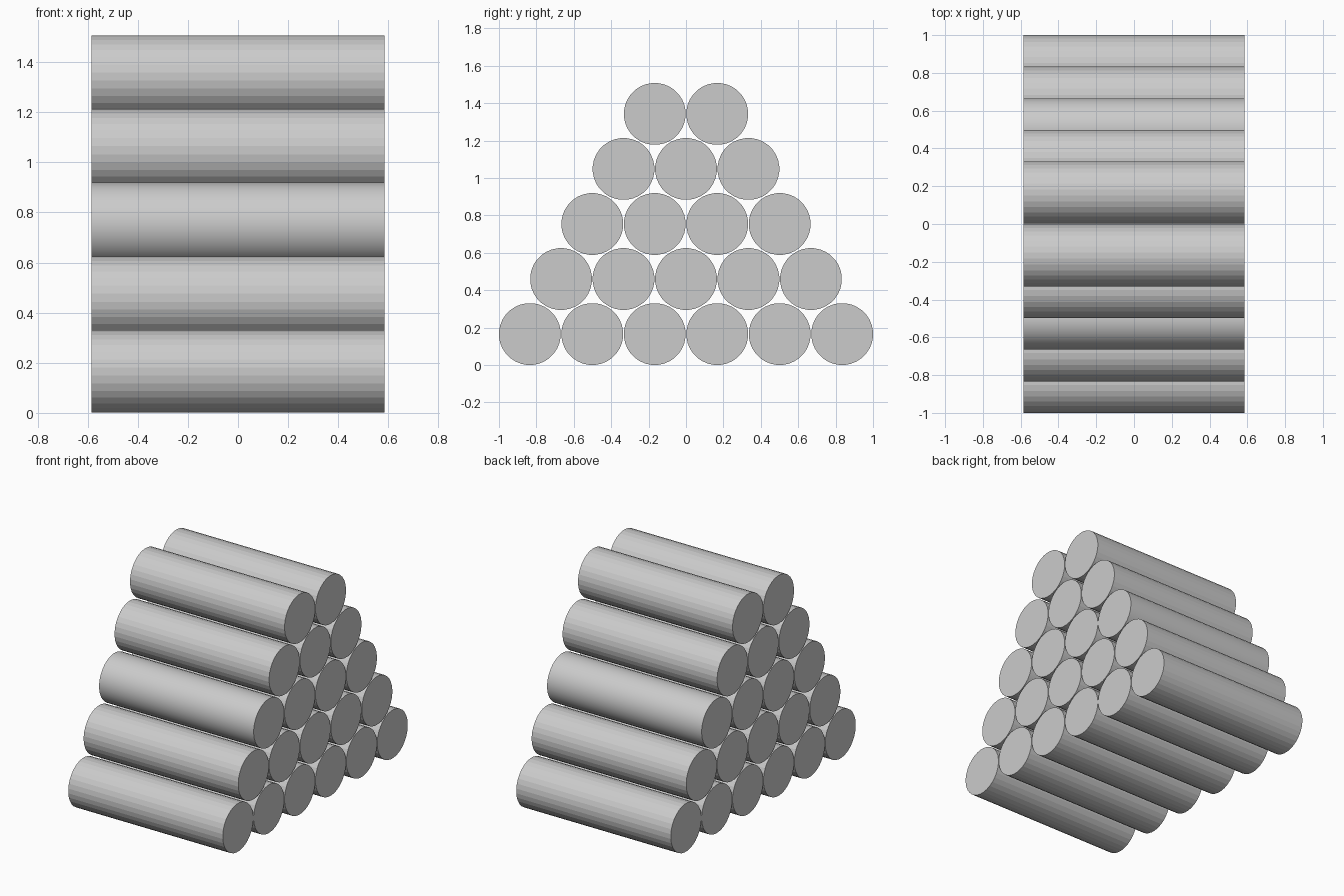
import bpy
import bmesh
from math import pi
from mathutils import Matrix

if "Cube" in bpy.data.objects:
    bpy.data.objects.remove(bpy.data.objects["Cube"], do_unlink=True)

RADIUS = 0.1655
PITCH = 0.334      # spacing along a row
RISE = 0.2943      # height between rows
LENGTH = 1.17
SIDES = 32
BASE_COUNT = 6
ROWS = 5
SMOOTH_ROW = 2

# Plain grey material
grey = bpy.data.materials.new("light_grey")
grey.use_nodes = True
colour = (0.6, 0.6, 0.6, 1)
grey.diffuse_color = colour
grey.node_tree.nodes["Principled BSDF"].inputs["Base Color"].default_value = colour


def cylinder_mesh(name, smooth):
    """Capped cylinder lying along x, with a flat side underneath."""
    bm = bmesh.new()
    turn = Matrix.Rotation(pi / 2, 4, 'Y') @ Matrix.Rotation(pi / SIDES, 4, 'Z')
    bmesh.ops.create_cone(bm, cap_ends=True, segments=SIDES, radius1=RADIUS,
                          radius2=RADIUS, depth=LENGTH, matrix=turn)
    for face in bm.faces:
        face.smooth = smooth and len(face.verts) == 4
    for edge in bm.edges:
        edge.smooth = all(len(f.verts) == 4 for f in edge.link_faces)
    mesh = bpy.data.meshes.new(name)
    bm.to_mesh(mesh)
    bm.free()
    mesh.materials.append(grey)
    return mesh


faceted = cylinder_mesh("faceted_pipe", False)
rounded = cylinder_mesh("rounded_pipe", True)

# Stack of pipes, each row one shorter and nested on the row below
for row in range(ROWS):
    count = BASE_COUNT - row
    for i in range(count):
        mesh = rounded if row == SMOOTH_ROW else faceted
        pipe = bpy.data.objects.new(f"pipe_row_{row + 1}_{i + 1}", mesh)
        pipe.location = (0, (i - (count - 1) / 2) * PITCH, RADIUS + row * RISE)
        bpy.context.collection.objects.link(pipe)
